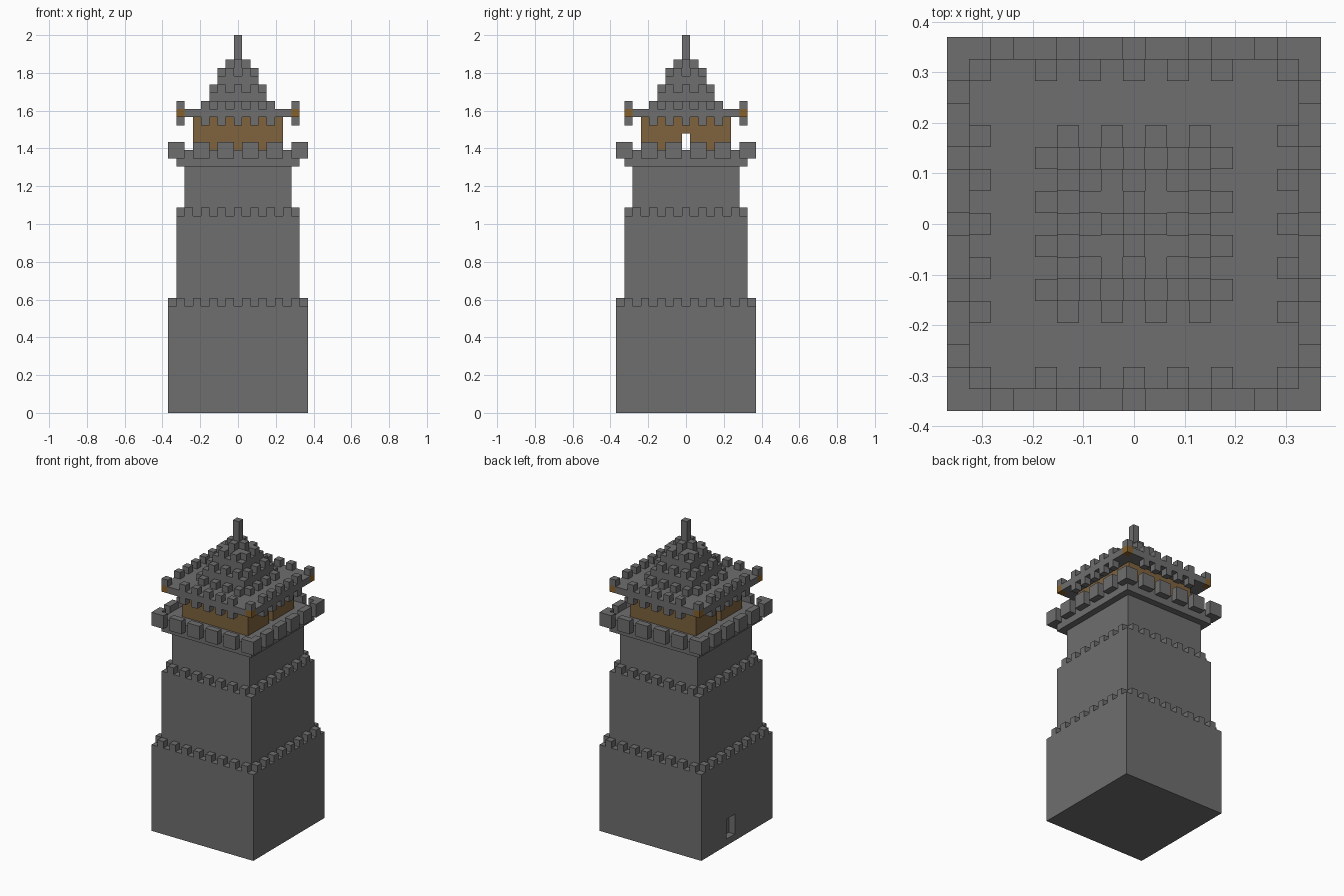
import bpy
import bmesh
from mathutils import Matrix, Vector

cube = bpy.data.objects.get("Cube")
if cube:
    bpy.data.objects.remove(cube, do_unlink=True)

U = 2 / 46  # one block


def material(name, rgb):
    m = bpy.data.materials.new(name)
    m.use_nodes = True
    m.diffuse_color = (*rgb, 1)
    m.node_tree.nodes["Principled BSDF"].inputs["Base Color"].default_value = (*rgb, 1)
    return m


stone = material("grey stone", (0.156, 0.156, 0.156))
wood = material("brown wood", (0.21, 0.125, 0.048))
dark_wood = material("orange wood", (0.24, 0.12, 0.025))


def build(name, boxes, mat):
    """One object from boxes given as (x0, x1, y0, y1, z0, z1) in blocks."""
    bm = bmesh.new()
    for x0, x1, y0, y1, z0, z1 in boxes:
        size = Vector((x1 - x0, y1 - y0, z1 - z0)) * U
        mid = Vector((x0 + x1, y0 + y1, z0 + z1)) * U / 2
        bmesh.ops.create_cube(bm, size=1, matrix=Matrix.Translation(mid) @ Matrix.Diagonal((*size, 1)))
    mesh = bpy.data.meshes.new(name)
    bm.to_mesh(mesh)
    bm.free()
    mesh.materials.append(mat)
    ob = bpy.data.objects.new(name, mesh)
    bpy.context.collection.objects.link(ob)
    return ob


def slab(half, z0, z1):
    return (-half, half, -half, half, z0, z1)


def around(spans, inner, outer, z0, z1):
    """Repeat boxes along all four sides of a square ring."""
    out = []
    for a, b in spans:
        out += [(a, b, -outer, -inner, z0, z1), (inner, outer, a, b, z0, z1),
                (-b, -a, inner, outer, z0, z1), (-outer, -inner, -b, -a, z0, z1)]
    return out


def teeth(name, ring, last, z0, z1):
    """Single-block teeth with one-block gaps on the given ring."""
    spans = [(k - .5, k + .5) for k in range(-last, last + 1, 2)]
    return build(name, around(spans, ring - .5, ring + .5, z0, z1), stone)


# Tower shaft
base = build("lower_tower", [slab(8.5, 0, 13)], stone)
build("middle_tower", [slab(7.5, 13, 24)], stone)
build("upper_tower", [slab(6.5, 24, 30)], stone)
teeth("lower_battlements", 8, 7, 13, 14)
teeth("middle_battlements", 7, 6, 24, 25)

# Doorway recess
cutter = build("door_cutter", [(-9, -7.5, .5, 2.5, 1, 4)], stone)
cutter.hide_render = True
cut = base.modifiers.new("doorway", "BOOLEAN")
cut.operation = "DIFFERENCE"
cut.object = cutter
bpy.context.view_layer.objects.active = base
bpy.ops.object.modifier_apply(modifier=cut.name)
bpy.data.objects.remove(cutter, do_unlink=True)

# Lookout platform with wide battlements
build("platform", [slab(7.5, 30, 32)], stone)
spans = [(a, a + 2) for a in (-8.5, -5.5, -2.5, .5, 3.5)] + [(6.5, 7.5)]
build("platform_battlements", around(spans, 7.5, 8.5, 31, 33), stone)

# Hollow wooden room with an opening on each side
walls = [(-5.5, 5.5, -5.5, -4.5, 32, 36), (-5.5, 5.5, 4.5, 5.5, 32, 36)]
for x in (-5.5, 4.5):
    walls += [(x, x + 1, -4.5, -.5, 32, 36), (x, x + 1, .5, 4.5, 32, 36),
              (x, x + 1, -.5, .5, 34, 36)]
build("wooden_room", walls, wood)

# Eaves with wooden corners
build("eaves", [slab(6.5, 36, 37)] + around([(-6.5, 6.5)], 6.5, 7.5, 36, 37), stone)
build("eaves_corners", around([(6.5, 7.5)], 6.5, 7.5, 36, 37), dark_wood)
build("eaves_corner_posts", around([(6.5, 7.5)], 6.5, 7.5, 37, 38), stone)
teeth("eaves_upper_teeth", 7, 4, 37, 38)
teeth("eaves_lower_teeth", 7, 4, 35, 36)

# Stepped roof
teeth("roof_teeth_bottom", 4, 3, 37, 38)
for i, ring in enumerate((3, 2, 1)):
    low = 37 + 2 * i
    top = min(low + 2, 42)
    build(f"roof_step_{i + 1}", [slab(ring + .5, low, top)], stone)
    teeth(f"roof_teeth_{i + 1}", ring, ring - 1, top, top + 1)

# Spire
build("spire", [slab(.5, 42, 46)], stone)
